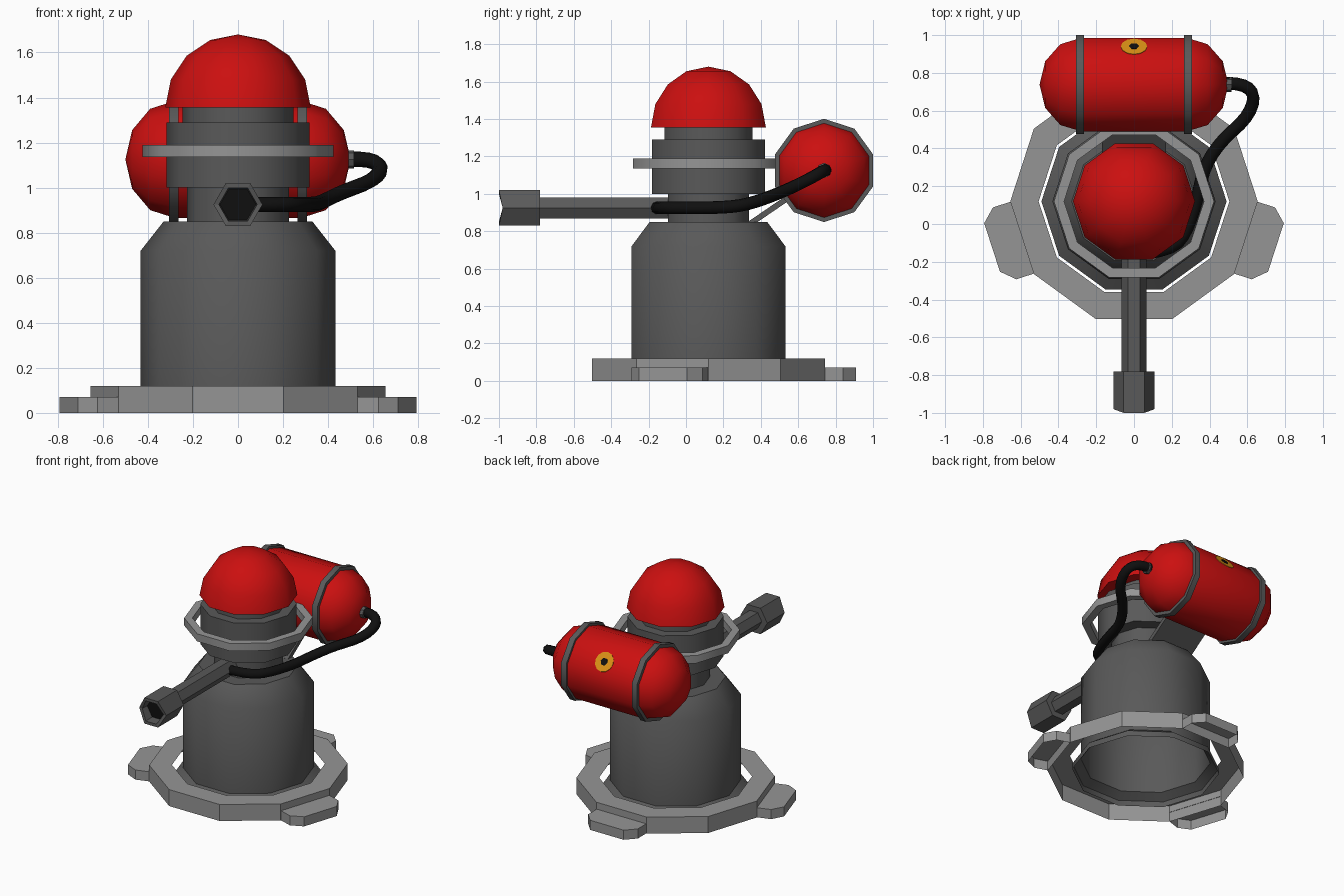
import bpy, bmesh, math
from mathutils import Matrix, Vector

if "Cube" in bpy.data.objects:
    bpy.data.objects.remove(bpy.data.objects["Cube"])

CY = 0.12            # y of the turret axis
TANK = Vector((0, 0.738, 1.125))


def material(name, rgb):
    m = bpy.data.materials.new(name)
    m.diffuse_color = (*rgb, 1)
    m.use_nodes = True
    m.node_tree.nodes["Principled BSDF"].inputs["Base Color"].default_value = m.diffuse_color
    return m


RED = material("red paint", (0.6, 0.005, 0.005))
DARK = material("dark grey metal", (0.1, 0.1, 0.1))
LIGHT = material("light grey metal", (0.3, 0.3, 0.3))
BLACK = material("black rubber", (0.005, 0.005, 0.005))
ORANGE = material("orange label", (0.72, 0.29, 0.008))


def finish(name, bm, mat, smooth=None):
    me = bpy.data.meshes.new(name)
    bm.to_mesh(me)
    bm.free()
    ob = bpy.data.objects.new(name, me)
    bpy.context.collection.objects.link(ob)
    me.materials.append(mat)
    if smooth:
        bpy.ops.object.select_all(action='DESELECT')
        ob.select_set(True)
        bpy.context.view_layer.objects.active = ob
        bpy.ops.object.shade_smooth_by_angle(angle=math.radians(smooth))
    return ob


def lathe(name, profile, mat, sides=10, matrix=None, closed=False, smooth=37):
    """Revolve (radius, height) points around local z, profile running upward."""
    bm = bmesh.new()
    rings = []
    for r, h in profile:
        if r == 0:
            rings.append([bm.verts.new((0, 0, h))] * sides)
        else:
            rings.append([bm.verts.new((r * math.cos(a), r * math.sin(a), h))
                          for a in (math.tau * j / sides for j in range(sides))])
    pairs = list(zip(rings, rings[1:])) + ([(rings[-1], rings[0])] if closed else [])
    for lo, hi in pairs:
        for j in range(sides):
            k = (j + 1) % sides
            quad = list(dict.fromkeys((lo[j], lo[k], hi[k], hi[j])))
            bm.faces.new(quad)
    bm.transform(matrix or Matrix.Translation((0, CY, 0)))
    return finish(name, bm, mat, smooth)


def band(r_in, r_out, h0, h1):
    return [(r_out, h0), (r_out, h1), (r_in, h1), (r_in, h0)]


# base ring with an open underside
lathe("base_ring", [(0.655, 0), (0.655, 0.12), (0.505, 0.12)], LIGHT, smooth=None)

# three feet on flat sides of the ring
outline = [(0.62, -0.2), (0.72, -0.2), (0.79, -0.135),
           (0.79, 0.135), (0.72, 0.2), (0.62, 0.2)]
for i, deg in enumerate((-18, 90, 198)):
    bm = bmesh.new()
    low = [bm.verts.new((x, y, 0)) for x, y in outline]
    top = [bm.verts.new((x, y, 0.07)) for x, y in outline]
    bm.faces.new(top)
    for a in range(5):
        bm.faces.new((low[a], low[a + 1], top[a + 1], top[a]))
    bm.transform(Matrix.Translation((0, CY, 0)) @ Matrix.Rotation(math.radians(deg), 4, 'Z'))
    finish(f"foot_{i + 1}", bm, LIGHT)

# hollow body with flared skirt, shoulder, neck and collar
lathe("body", [(0.49, 0.02), (0.49, 0.06), (0.432, 0.1), (0.432, 0.72),
               (0.33, 0.85), (0, 0.85)], DARK)
lathe("neck", [(0.227, 0.84), (0.227, 1.01)], DARK)
lathe("collar", [(0, 1.0), (0.318, 1.0), (0.318, 1.29), (0, 1.29)], DARK)
lathe("upper_neck", [(0.247, 1.28), (0.247, 1.36)], DARK)
lathe("guard_ring", band(0.37, 0.424, 1.135, 1.19), LIGHT, closed=True)

# domed cap
steps = [math.radians(22.5 * k) for k in range(4)]
lathe("dome", [(0, 1.355)] + [(0.323 * math.cos(a), 1.355 + 0.325 * math.sin(a)) for a in steps]
      + [(0, 1.68)], RED)

# horizontal tank: local z runs along world x
along_x = Matrix.Translation(TANK) @ Matrix(((0, 0, 1, 0), (0, -1, 0, 0),
                                             (1, 0, 0, 0), (0, 0, 0, 1)))
half = [(0.26, 0.28), (0.225, 0.39), (0.13, 0.47), (0, 0.5)]
lathe("tank", [(r, -h) for r, h in reversed(half)] + half, RED, matrix=along_x)
for side, x in (("left", -0.285), ("right", 0.285)):
    lathe(f"tank_strap_{side}", band(0.25, 0.276, x - 0.021, x + 0.021), DARK,
          matrix=along_x, closed=True)
lathe("tank_valve", [(0.04, 0.46), (0.04, 0.515), (0, 0.515)], DARK, sides=8,
      matrix=along_x)

# round label on the rear upper face of the tank
tilt = math.radians(36)
normal = Vector((0, math.cos(tilt), math.sin(tilt)))
face = Matrix.Rotation(-(math.pi / 2 - tilt), 4, 'X')
for name, r, lift, mat, n in (("label_disc", 0.07, 0.003, ORANGE, 12),
                              ("label_centre", 0.027, 0.006, BLACK, 6)):
    where = Matrix.Translation(TANK + normal * 0.26 * math.cos(math.pi / 10)) @ face
    lathe(name, [(r, 0), (r, lift), (0, lift)], mat, sides=n, matrix=where, smooth=None)

# sloping bracket from shoulder to tank
bm = bmesh.new()
bmesh.ops.create_cube(bm, size=1)
slope = math.atan2(0.15, 0.22)
bm.transform(Matrix.Translation((0, 0.46, 0.92)) @ Matrix.Rotation(slope, 4, 'X')
             @ Matrix.Diagonal((0.34, 0.29, 0.03, 1)))
finish("tank_bracket", bm, DARK)

# hexagonal barrel and muzzle: local z points forward
forward = Matrix.Translation((0, 0, 0.925)) @ Matrix.Rotation(math.pi / 2, 4, 'X')
barrel = lathe("barrel", [(0.065, 0), (0.065, 0.78), (0.109, 0.78), (0.109, 1.0),
                          (0.085, 1.0), (0.08, 0.93)],
               DARK, sides=6, matrix=forward, smooth=None)
for v in barrel.data.vertices:       # notch the muzzle rim at both sides
    if v.co.y < -0.99 and abs(v.co.x) > 0.08:
        v.co.y += 0.02
lathe("bore", [(0.08, 0.93), (0, 0.93)], BLACK, sides=6, matrix=forward, smooth=None)

# feed hose from tank to barrel
path = [(0.49, 0.745, 1.125), (0.58, 0.745, 1.13), (0.645, 0.68, 1.09), (0.6, 0.56, 1.03),
        (0.46, 0.44, 0.98), (0.37, 0.3, 0.935), (0.34, 0.15, 0.925),
        (0.28, -0.04, 0.925), (0.2, -0.14, 0.925), (0.05, -0.155, 0.925)]
cu = bpy.data.curves.new("hose", 'CURVE')
cu.dimensions = '3D'
sp = cu.splines.new('NURBS')
sp.points.add(len(path) - 1)
for p, co in zip(sp.points, path):
    p.co = (*co, 1)
sp.use_endpoint_u = True
sp.order_u = 3
sp.resolution_u = 3
cu.bevel_depth = 0.034
cu.bevel_resolution = 2
cu.use_fill_caps = True
cu.materials.append(BLACK)
hose = bpy.data.objects.new("hose", cu)
bpy.context.collection.objects.link(hose)
bpy.ops.object.select_all(action='DESELECT')
hose.select_set(True)
bpy.context.view_layer.objects.active = hose
bpy.ops.object.convert(target='MESH')
